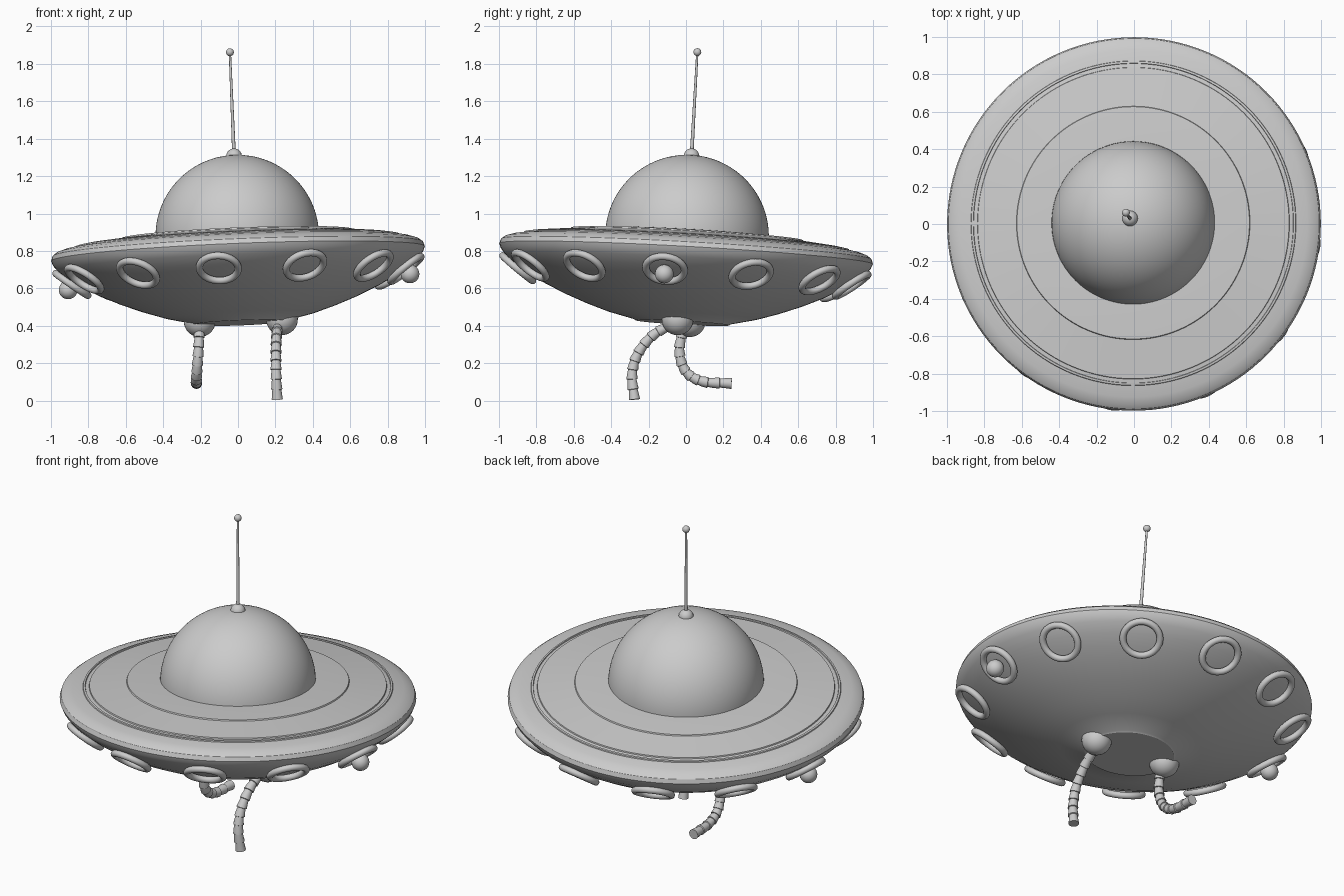
import bpy, bmesh, math
from mathutils import Matrix, Vector

if "Cube" in bpy.data.objects:
    bpy.data.objects.remove(bpy.data.objects["Cube"])

grey = bpy.data.materials.new("plain grey")
grey.use_nodes = True
grey.diffuse_color = (0.6, 0.6, 0.6, 1)
grey.node_tree.nodes["Principled BSDF"].inputs["Base Color"].default_value = (0.6, 0.6, 0.6, 1)

# The saucer hovers with a slight tilt; its own axis is local z
AXIS = Vector((-0.04, 0.056, 1))
TILT = Matrix.Translation((0, 0, 0.78)) @ Vector((0, 0, 1)).rotation_difference(AXIS).to_matrix().to_4x4()
made = []


def add(name, bm, matrix=Matrix()):
    bmesh.ops.recalc_face_normals(bm, faces=bm.faces)
    mesh = bpy.data.meshes.new(name)
    bm.to_mesh(mesh)
    bm.free()
    mesh.materials.append(grey)
    obj = bpy.data.objects.new(name, mesh)
    bpy.context.collection.objects.link(obj)
    obj.matrix_world = matrix
    made.append(obj)
    return obj


def loft(bm, rings, closed=False):
    """Skin rows of points; cap both ends unless the rows form a loop."""
    rows = [[bm.verts.new(p) for p in ring] for ring in rings]
    n = len(rows[0])
    for a, b in zip(rows, rows[1:] + rows[:1] if closed else rows[1:]):
        for i in range(n):
            bm.faces.new((a[i], a[(i + 1) % n], b[(i + 1) % n], b[i]))
    if not closed:
        bm.faces.new(rows[0])
        bm.faces.new(rows[-1])


def lathe(name, profile, sides=128):
    bm = bmesh.new()
    turns = [math.tau * i / sides for i in range(sides)]
    loft(bm, [[(r * math.cos(t), r * math.sin(t), z) for t in turns] for r, z in profile])
    return add(name, bm, TILT)


def ball(name, radius, centre, matrix=TILT):
    bm = bmesh.new()
    bmesh.ops.create_uvsphere(bm, u_segments=32, v_segments=16, radius=radius)
    return add(name, bm, matrix @ Matrix.Translation(centre))


def torus(name, major, minor, matrix, sides=48, tube=16):
    bm = bmesh.new()
    rings = []
    for i in range(sides):
        t = math.tau * i / sides
        rings.append([((major + minor * math.cos(u)) * math.cos(t),
                       (major + minor * math.cos(u)) * math.sin(t), minor * math.sin(u))
                      for u in (math.tau * k / tube for k in range(tube))])
    loft(bm, rings, closed=True)
    return add(name, bm, matrix)


# Hull: flat belly, bowl, rounded rim and stepped upper deck
lathe("hull", [(0.25, -0.365), (0.26, -0.358), (0.4, -0.325), (0.52, -0.286),
               (0.64, -0.24), (0.75, -0.19), (0.84, -0.14), (0.91, -0.095),
               (0.965, -0.05), (0.99, -0.02), (1.0, 0.005), (0.992, 0.03),
               (0.97, 0.047), (0.93, 0.06), (0.87, 0.07), (0.868, 0.076),
               (0.857, 0.078), (0.855, 0.072), (0.835, 0.075), (0.833, 0.082),
               (0.625, 0.104), (0.622, 0.111), (0.42, 0.122)])

# Dome with a short straight skirt
arc = [math.radians(a) for a in range(0, 90, 4)]
lathe("dome", [(0.425, 0.08), (0.437, 0.095)]
      + [(0.437 * math.cos(a), 0.1 + 0.434 * math.sin(a)) for a in arc]
      + [(0.005, 0.534)])

# Antenna
ball("antenna_base", 0.042, (0, 0, 0.527))
lathe("antenna_rod", [(0.01, 0.53), (0.006, 1.08)], 16)
ball("antenna_tip", 0.021, (0, 0, 1.085))

# Twelve portholes round the bowl, two of them carrying a lamp
for k in range(12):
    turn = math.radians(-6.8 + 30 * k)
    place = (TILT @ Matrix.Rotation(turn, 4, "Z") @ Matrix.Translation((0, -0.9, -0.118))
             @ Matrix.Rotation(math.radians(-37), 4, "X"))
    torus(f"porthole_ring_{k + 1}", 0.104, 0.019, place)
    if k in (3, 9):
        ball(f"lamp_{k + 1}", 0.05, (0, 0, -0.035), place)


def leg(name, points, segments=10, sides=16):
    """Ribbed hose along a smooth path; each segment flares at its end."""
    pts = [Vector(p) for p in points]
    pts = [2 * pts[0] - pts[1]] + pts + [2 * pts[-1] - pts[-2]]

    def at(t):
        i = min(int(t), len(pts) - 4)
        a, b, c, d = pts[i:i + 4]
        u = t - i
        return 0.5 * (2 * b + (c - a) * u + (2 * a - 5 * b + 4 * c - d) * u ** 2
                      + (3 * b - a - 3 * c + d) * u ** 3)

    spans = len(pts) - 3
    rings = []
    for s in range(segments):
        for part, radius in ((0.02, 0.024), (0.5, 0.027), (0.98, 0.03)):
            t = (s + part) / segments * spans
            along = (at(t + 0.01) - at(t - 0.01)).normalized()
            side = Vector((1, 0, 0))
            side = (side - along * side.dot(along)).normalized()
            up = along.cross(side)
            rings.append([at(t) + radius * (side * math.cos(a) + up * math.sin(a))
                          for a in (math.tau * i / sides for i in range(sides))])
    bm = bmesh.new()
    loft(bm, rings)
    add(name, bm)


# Hip joints and the two hose legs
ball("left_hip", 0.085, (0.235, -0.045, 0.435), Matrix())
ball("right_hip", 0.085, (-0.205, 0.02, 0.425), Matrix())
leg("left_leg", [(0.215, -0.06, 0.41), (0.207, -0.17, 0.355), (0.203, -0.255, 0.255),
                 (0.204, -0.288, 0.14), (0.21, -0.275, 0.005)])
leg("right_leg", [(-0.205, -0.015, 0.39), (-0.212, -0.035, 0.26), (-0.22, 0.0, 0.155),
                  (-0.223, 0.09, 0.102), (-0.222, 0.245, 0.092)])

# Smooth shading with crisp steps
bpy.ops.object.select_all(action="DESELECT")
for obj in made:
    obj.select_set(True)
bpy.context.view_layer.objects.active = made[0]
bpy.ops.object.shade_smooth_by_angle(angle=math.radians(30))
